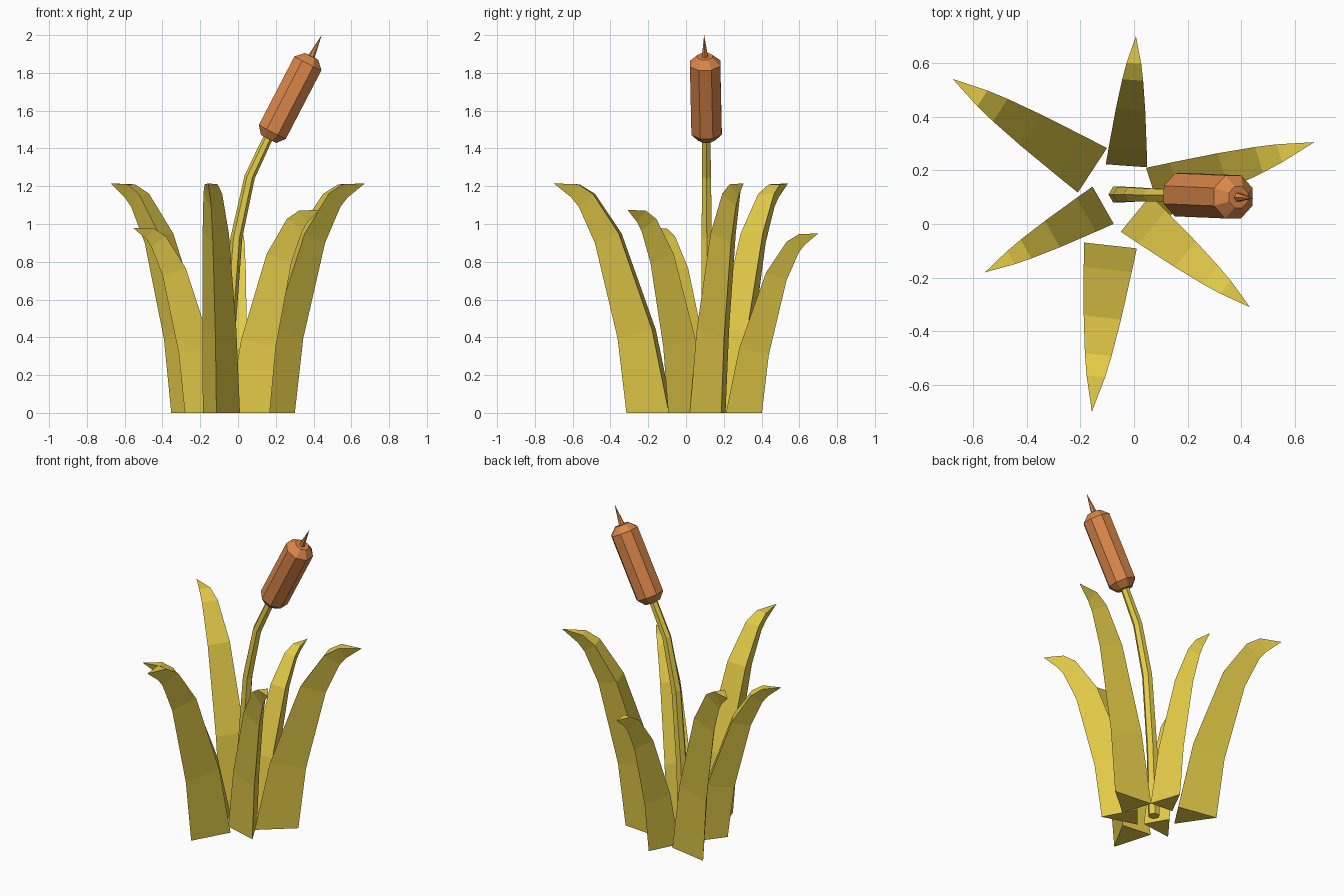
import bpy, bmesh, math
from mathutils import Vector

if "Cube" in bpy.data.objects:
    bpy.data.objects.remove(bpy.data.objects["Cube"])


def material(name, rgb):
    m = bpy.data.materials.new(name)
    m.diffuse_color = (*rgb, 1)
    m.use_nodes = True
    m.node_tree.nodes["Principled BSDF"].inputs["Base Color"].default_value = m.diffuse_color
    return m


LEAF = material("dry_yellow_green", (0.79, 0.61, 0.066))
BROWN = material("seed_brown", (0.70, 0.24, 0.068))


def loft(name, rings, mat, tip=None):
    """Bridge rings of points, cap the base, end in a cap or a point."""
    bm = bmesh.new()
    vr = [[bm.verts.new(p) for p in r] for r in rings]
    n = len(vr[0])
    for a, b in zip(vr, vr[1:]):
        for i in range(n):
            bm.faces.new((a[i], a[(i + 1) % n], b[(i + 1) % n], b[i]))
    bm.faces.new(vr[0][::-1])
    if tip is None:
        bm.faces.new(vr[-1])
    else:
        t = bm.verts.new(tip)
        for i in range(n):
            bm.faces.new((vr[-1][i], vr[-1][(i + 1) % n], t))
    bmesh.ops.recalc_face_normals(bm, faces=bm.faces)
    me = bpy.data.meshes.new(name)
    bm.to_mesh(me)
    bm.free()
    me.materials.append(mat)
    ob = bpy.data.objects.new(name, me)
    bpy.context.collection.objects.link(ob)
    return ob


def ring(c, axis, r, n, phase=0.0):
    """Regular polygon around c, square to an axis lying near the xz plane."""
    w = Vector(axis).normalized()
    v = Vector((0, 1, 0))
    u = v.cross(w).normalized()
    v = w.cross(u)
    return [Vector(c) + r * (math.cos(t) * u + math.sin(t) * v)
            for t in (phase + i * math.tau / n for i in range(n))]


# Leaves: triangular section, flat inside face, ridge on the outside
# rows: inner reach, inner z, ridge reach, ridge z, half width
PROFILE = [(0, 0, .237, 0, .099), (.09, .44, .284, .395, .090),
           (.27, .95, .405, .90, .070), (.41, 1.16, .49, 1.09, .050),
           (.49, 1.21, .53, 1.14, .035)]
# inner base middle, tip, tip height
LEAVES = {"front_leaf": ((-.088, -.08), (-.157, -.70), 1.215),
          "back_leaf": ((-.028, .217), (.007, .70), .95),
          "back_left_leaf": ((-.155, .20), (-.675, .54), 1.215),
          "left_leaf": ((-.115, .07), (-.555, -.18), .98),
          "front_right_leaf": ((.006, .039), (.432, -.31), 1.075),
          "right_leaf": ((.075, .115), (.672, .305), 1.215)}
for name, (base, tip, h) in LEAVES.items():
    o = Vector((*base, 0))
    end = Vector((*tip, h))
    d = Vector((end.x - o.x, end.y - o.y, 0)).normalized()
    side = Vector((-d.y, d.x, 0))
    k = h / 1.215
    up = Vector((0, 0, 1))
    rings = []
    for si, zi, so, zo, w in PROFILE:
        inner = o + k * (d * si + up * zi)
        rings.append([inner + side * w * k, inner - side * w * k,
                      o + k * (d * so + up * zo)])
    loft(name, rings, LEAF, end)

# Bent stem
path = [Vector(p) for p in ((-.06, .11, 0), (-.045, .11, .45),
                            (-.008, .11, .93), (.062, .108, 1.25),
                            (.175, .107, 1.49))]
radii = (.035, .033, .031, .028, .025)
rings = []
for i, p in enumerate(path):
    axis = path[min(i + 1, 4)] - path[max(i - 1, 0)] if i else (0, 0, 1)
    rings.append(ring(p, axis, radii[i], 6))
loft("stem", rings, LEAF)

# Seed head: eight-sided, chamfered at both ends
low, high = Vector((.182, .109, 1.488)), Vector((.37, .101, 1.85))
ax = (high - low).normalized()
ph = math.pi / 8
loft("seed_head", [ring(low - ax * .042, ax, .05, 8, ph), ring(low, ax, .087, 8, ph),
                   ring(high, ax, .087, 8, ph), ring(high + ax * .042, ax, .043, 8, ph)], BROWN)

# Spike on top of the head
loft("head_spike", [ring(high + ax * .03, ax, .02, 6)], BROWN, (.443, .096, 2.0))
